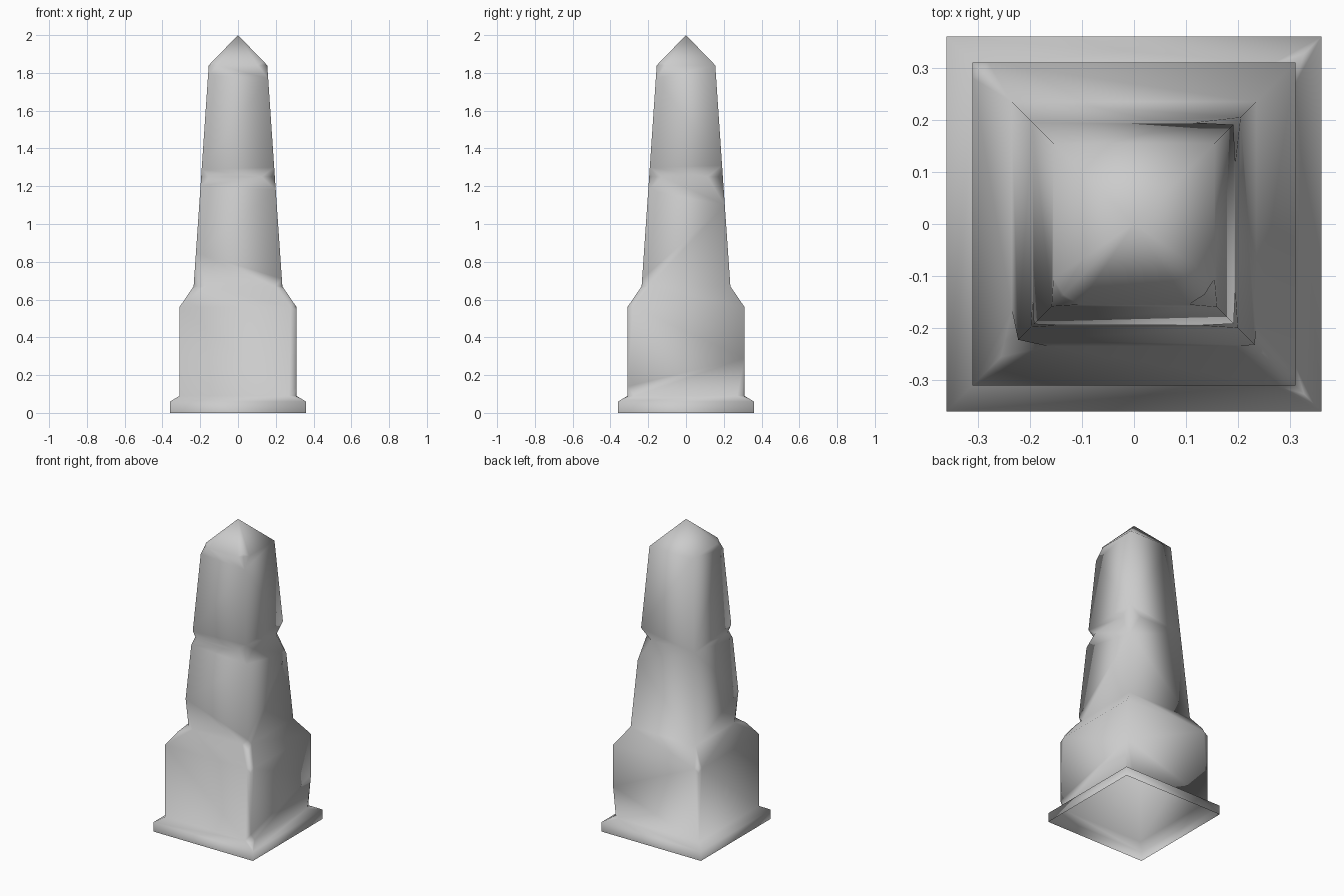
import bpy, bmesh
from mathutils import Vector

if "Cube" in bpy.data.objects:
    bpy.data.objects.remove(bpy.data.objects["Cube"])

# Square rings from the plinth up to the tip: (height, half width)
RINGS = [(0, .36), (.06, .36), (.09, .31), (.56, .31), (.67, .235),
         (1.25, .195), (1.84, .155), (2.0, 0)]
CORNERS = [(-1, -1), (1, -1), (1, 1), (-1, 1)]

# Chipped corners: (ring, corner) -> (inward depth, reach along ring, reach down, reach up)
CHIPS = {
    (2, 1): (.012, .04, .01, .05), (2, 2): (.012, .04, .01, .20),
    (3, 1): (.012, .03, .02, .03), (3, 3): (.012, .03, .02, .03),
    (4, 0): (.025, .07, .03, .18), (4, 1): (.012, .04, .02, .04),
    (5, 0): (.014, .05, .05, .04), (5, 1): (.030, .07, .07, .05),
    (5, 2): (.034, .08, .15, .06),
    (6, 0): (.015, .05, .05, .02), (6, 1): (.020, .05, .07, .02),
}


def corner(r, c):
    z, h = RINGS[r]
    x, y = CORNERS[c % 4]
    return Vector((x * h, y * h, z))


def along_ring(r, c, step):
    a, b = corner(r, c), corner(r, c + step)
    return a + (b - a).normalized() * CHIPS[(r, c % 4)][1]


def along_edge(r, c, step):
    a, b = corner(r, c), corner(r + step, c)
    reach = CHIPS[(r, c % 4)][2 if step < 0 else 3]
    return a + (b - a) * min(.6, reach / abs(b.z - a.z))


def outline(r, c, ring_step, edge_step):
    """Corner of a wall panel, from its ring side to its edge side."""
    if (r, c % 4) in CHIPS:
        return [along_ring(r, c, ring_step), along_edge(r, c, edge_step)]
    return [corner(r, c)]


bm = bmesh.new()


def face(points):
    bm.faces.new([bm.verts.new(p) for p in points])


# Wall panels, open underneath
for r in range(len(RINGS) - 1):
    for c in range(4):
        pts = outline(r, c, 1, 1)[::-1] + outline(r, c + 1, -1, 1)
        if RINGS[r + 1][1] == 0:
            pts.append(corner(r + 1, c))
        else:
            pts += outline(r + 1, c + 1, -1, -1)[::-1] + outline(r + 1, c, 1, -1)
        face(pts)

# Chips: four small facets meeting at a sunken point
for (r, c), chip in CHIPS.items():
    x, y = CORNERS[c]
    sunk = corner(r, c) - Vector((x, y, 0)) * chip[0]
    star = [along_ring(r, c, 1), along_edge(r, c, 1),
            along_ring(r, c, -1), along_edge(r, c, -1)]
    for i in range(4):
        face([star[i], star[(i + 1) % 4], sunk])

bmesh.ops.remove_doubles(bm, verts=bm.verts, dist=1e-5)
bmesh.ops.triangulate(bm, faces=bm.faces)
bmesh.ops.recalc_face_normals(bm, faces=bm.faces)
for f in bm.faces:
    f.smooth = True

mesh = bpy.data.meshes.new("obelisk")
bm.to_mesh(mesh)
bm.free()
stone = bpy.data.materials.new("grey stone")
stone.diffuse_color = (.6, .6, .6, 1)
stone.use_nodes = True
stone.node_tree.nodes["Principled BSDF"].inputs["Base Color"].default_value = stone.diffuse_color
mesh.materials.append(stone)
bpy.context.collection.objects.link(bpy.data.objects.new("obelisk", mesh))
